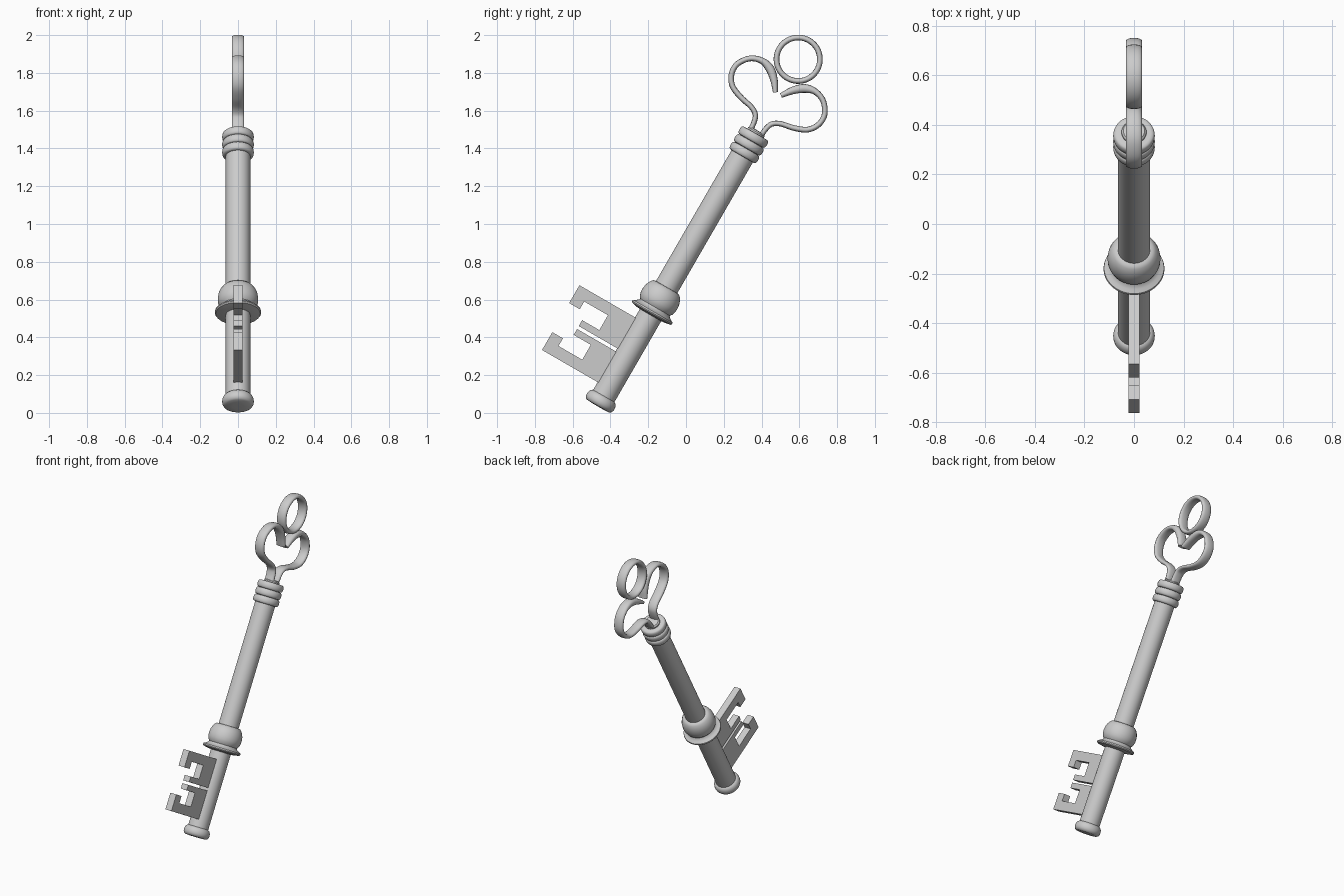
import bpy, bmesh, math
from mathutils import Vector, Matrix

if "Cube" in bpy.data.objects:
    bpy.data.objects.remove(bpy.data.objects["Cube"])

# Key is modelled upright (local z = key axis, local y = across), then leaned 30 degrees
LEAN = Matrix.Translation((0, -0.466, 0.036)) @ Matrix.Rotation(math.radians(-30), 4, 'X')
RING = 2.12   # height of the top ring's centre along the axis


def finish(name, bm, smooth=True):
    bmesh.ops.recalc_face_normals(bm, faces=bm.faces)
    me = bpy.data.meshes.new(name)
    bm.to_mesh(me)
    bm.free()
    ob = bpy.data.objects.new(name, me)
    bpy.context.collection.objects.link(ob)
    ob.matrix_world = LEAN
    if smooth:
        bpy.ops.object.select_all(action='DESELECT')
        ob.select_set(True)
        bpy.context.view_layer.objects.active = ob
        bpy.ops.object.shade_smooth_by_angle(angle=math.radians(40))
    return ob


def skin(name, rings, closed=False):
    """Join successive rings of points into a surface, capping open ends."""
    bm = bmesh.new()
    rows = [[bm.verts.new(p) for p in r] for r in rings]
    n = len(rows[0])
    for i in range(len(rows) if closed else len(rows) - 1):
        a, b = rows[i], rows[(i + 1) % len(rows)]
        for k in range(n):
            bm.faces.new((a[k], a[(k + 1) % n], b[(k + 1) % n], b[k]))
    if not closed:
        bm.faces.new(rows[0])
        bm.faces.new(rows[-1])
    return finish(name, bm)


def turned(name, profile, n=40):
    """Lathe a (radius, height) profile round the key axis."""
    ang = [2 * math.pi * k / n for k in range(n)]
    return skin(name, [[(r * math.cos(a), r * math.sin(a), h) for a in ang] for r, h in profile])


def bead(r0, r1, h0, h1, n=8):
    """Rounded bulge from r0 out to r1 between two heights."""
    return [(r0 + (r1 - r0) * math.sin(math.pi * i / n) ** 0.6,
             (h0 + h1) / 2 - (h1 - h0) / 2 * math.cos(math.pi * i / n)) for i in range(n + 1)]


def sweep(name, path, closed=False, half_width=0.033, n=16):
    """Sweep an oval along (across, height, half thickness) points."""
    rings = []
    m = len(path)
    for i, p in enumerate(path):
        a = path[(i - 1) % m] if closed else path[max(i - 1, 0)]
        b = path[(i + 1) % m] if closed else path[min(i + 1, m - 1)]
        t = Vector((b[0] - a[0], b[1] - a[1])).normalized()
        ring = []
        for k in range(n):
            c, s = math.cos(2 * math.pi * k / n), math.sin(2 * math.pi * k / n)
            x = half_width * math.copysign(abs(c) ** 0.8, c)
            d = p[2] * math.copysign(abs(s) ** 0.8, s)
            ring.append((x, p[0] - t.y * d, p[1] + t.x * d))
        rings.append(ring)
    return skin(name, rings, closed)


def spline(pts, steps=6):
    """Catmull-Rom curve through the points."""
    p = [Vector(q) for q in pts]
    p = [2 * p[0] - p[1]] + p + [2 * p[-1] - p[-2]]
    out = []
    for i in range(1, len(p) - 2):
        a, b, c, d = p[i - 1:i + 3]
        for k in range(steps):
            t = k / steps
            out.append(0.5 * (2 * b + (c - a) * t + (2 * a - 5 * b + 4 * c - d) * t * t
                              + (3 * b - a - 3 * c + d) * t ** 3))
    return out + [p[-2]]


# Shaft and its turned fittings
turned("shaft", [(0.065, 0.03), (0.065, 1.6)])
turned("end_knob", [(0.03, -0.002), (0.067, 0.0), (0.077, 0.006), (0.083, 0.018), (0.084, 0.03),
                    (0.082, 0.042), (0.077, 0.053), (0.068, 0.061), (0.06, 0.063)])
turned("stop_flange", [(0.06, 0.556), (0.085, 0.558), (0.118, 0.565), (0.123, 0.572),
                       (0.121, 0.58), (0.106, 0.588), (0.093, 0.598), (0.088, 0.61), (0.06, 0.612)])
turned("stop_ball", [(0.06, 0.602), (0.09, 0.604), (0.1, 0.617), (0.106, 0.637), (0.107, 0.657),
                     (0.104, 0.68), (0.097, 0.7), (0.087, 0.716), (0.077, 0.725), (0.06, 0.728)])
for i, (h0, h1) in enumerate([(1.527, 1.574), (1.574, 1.621), (1.621, 1.668)]):
    turned("collar_ring_%d" % (i + 1), bead(0.066, 0.084, h0, h1))
turned("collar_cap", [(0.05, 1.65), (0.05, 1.676), (0.043, 1.684), (0.02, 1.686)])

# Bow: top ring and two mirrored scrolling lobes that end in inward spikes
sweep("bow_top_ring", [(0.115 * math.cos(a), RING + 0.115 * math.sin(a), 0.015)
                       for a in [2 * math.pi * k / 56 for k in range(56)]], closed=True)
lobe = [(0.031, -0.45, .014), (0.037, -0.40, .014), (0.052, -0.365, .014), (0.091, -0.342, .014),
        (0.163, -0.326, .015), (0.230, -0.297, .015), (0.266, -0.245, .015), (0.267, -0.183, .015),
        (0.225, -0.125, .015), (0.165, -0.103, .017), (0.108, -0.116, .023), (0.058, -0.157, .02),
        (0.017, -0.212, .013)]
for side, name in ((-1, "bow_lobe_left"), (1, "bow_lobe_right")):
    sweep(name, spline([(side * u, RING + s, w) for u, s, w in lobe]))

# Bit: two mirrored flat halves split by a thin slot
half = [(-0.03, 0.009), (-0.30, 0.009), (-0.30, 0.045), (-0.195, 0.045), (-0.195, 0.136),
        (-0.34, 0.136), (-0.34, 0.089), (-0.405, 0.089), (-0.405, 0.198), (-0.03, 0.198)]
for side, name in ((1, "bit_upper"), (-1, "bit_lower")):
    bm = bmesh.new()
    face = bm.faces.new([bm.verts.new((-0.023, u, 0.307 + side * s)) for u, s in half])
    ext = bmesh.ops.extrude_face_region(bm, geom=[face], use_keep_orig=True)
    bmesh.ops.translate(bm, vec=(0.046, 0, 0),
                        verts=[g for g in ext["geom"] if isinstance(g, bmesh.types.BMVert)])
    finish(name, bm, smooth=False)
